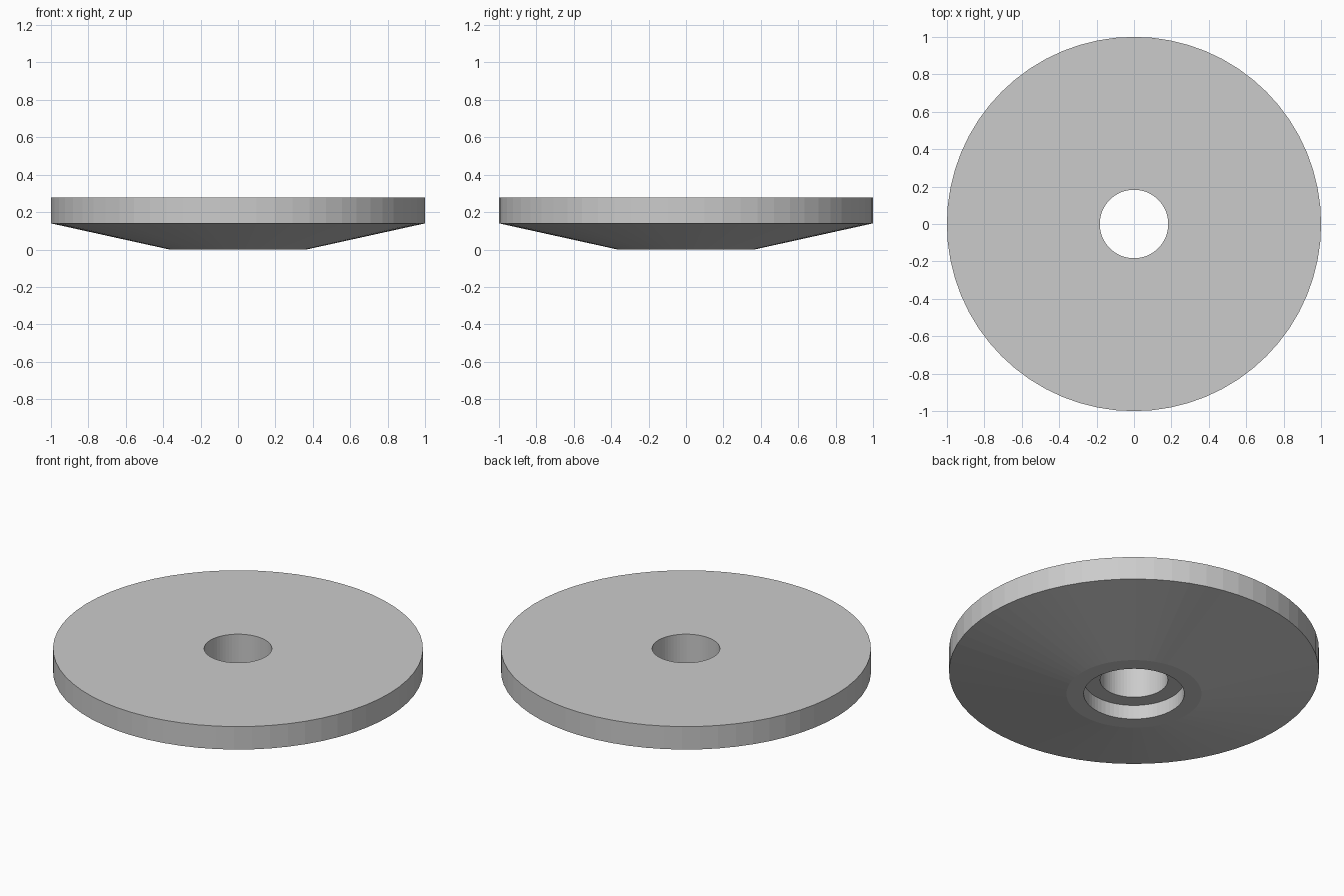
import bpy, bmesh
from math import cos, sin, tau

if "Cube" in bpy.data.objects:
    bpy.data.objects.remove(bpy.data.objects["Cube"])

SIDES = 64

# Closed cross-section (radius, height): underside, cone, rim, top, bore, recess
PROFILE = [
    (0.272, 0.0), (0.365, 0.0),
    (1.0, 0.14), (1.0, 0.277),
    (0.183, 0.277), (0.183, 0.085),
    (0.272, 0.085),
]


def lathe(name, profile, sides):
    bm = bmesh.new()
    rings = [[bm.verts.new((r * cos(tau * i / sides), r * sin(tau * i / sides), z))
              for i in range(sides)] for r, z in profile]
    for a, b in zip(rings, rings[1:] + rings[:1]):
        for i in range(sides):
            j = (i + 1) % sides
            bm.faces.new((a[i], b[i], b[j], a[j]))
    bmesh.ops.recalc_face_normals(bm, faces=bm.faces)
    mesh = bpy.data.meshes.new(name)
    bm.to_mesh(mesh)
    bm.free()
    obj = bpy.data.objects.new(name, mesh)
    bpy.context.collection.objects.link(obj)
    return obj


# Tapered disc with through bore and stepped recess below
lathe("tapered_washer", PROFILE, SIDES)
